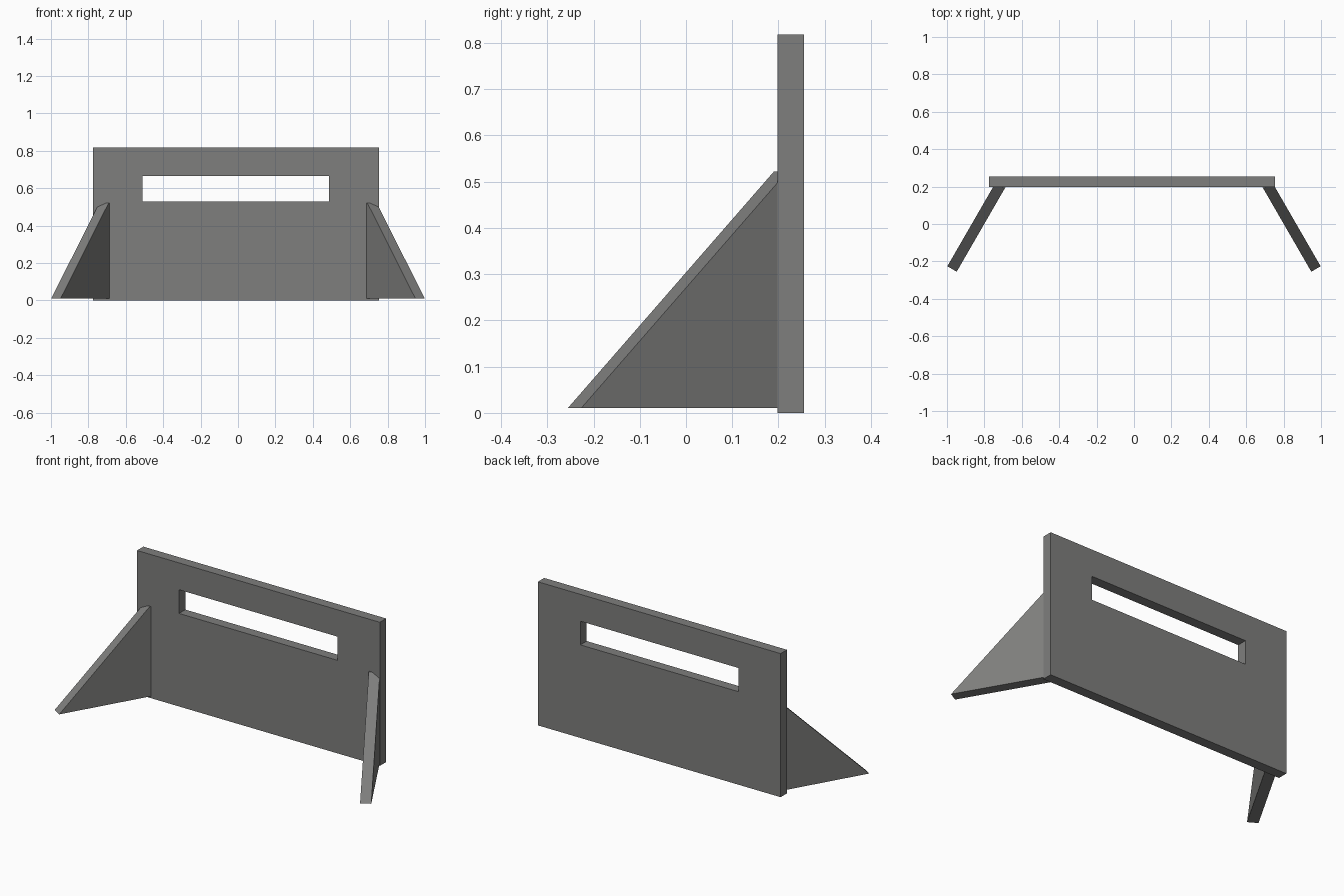
import bpy, bmesh
from mathutils import Vector

if "Cube" in bpy.data.objects:
    bpy.data.objects.remove(bpy.data.objects["Cube"])

grey = bpy.data.materials.new("concrete grey")
grey.diffuse_color = (0.21, 0.21, 0.205, 1)
grey.use_nodes = True
grey.node_tree.nodes["Principled BSDF"].inputs["Base Color"].default_value = grey.diffuse_color


def finish(name, bm):
    bmesh.ops.recalc_face_normals(bm, faces=bm.faces)
    me = bpy.data.meshes.new(name)
    bm.to_mesh(me)
    bm.free()
    me.materials.append(grey)
    ob = bpy.data.objects.new(name, me)
    bpy.context.collection.objects.link(ob)
    return ob


def prism(name, points, offset):
    """Extrude a flat outline along an offset vector."""
    bm = bmesh.new()
    face = bm.faces.new([bm.verts.new(p) for p in points])
    ext = bmesh.ops.extrude_face_region(bm, geom=[face], use_keep_orig=True)
    verts = [g for g in ext["geom"] if isinstance(g, bmesh.types.BMVert)]
    bmesh.ops.translate(bm, verts=verts, vec=offset)
    return finish(name, bm)


# Upright wall with a long viewing slot: bridge outer and inner rectangles
Y0, Y1 = 0.198, 0.255


def ring(bm, x0, x1, z0, z1, y):
    return [bm.verts.new((x, y, z)) for x, z in ((x0, z0), (x1, z0), (x1, z1), (x0, z1))]


bm = bmesh.new()
rings = [ring(bm, -0.775, 0.755, 0, 0.818, Y0), ring(bm, -0.775, 0.755, 0, 0.818, Y1),
         ring(bm, -0.51, 0.487, 0.53, 0.665, Y1), ring(bm, -0.51, 0.487, 0.53, 0.665, Y0)]
for k in range(4):
    a, b = rings[k], rings[(k + 1) % 4]
    for i in range(4):
        j = (i + 1) % 4
        bm.faces.new((a[i], a[j], b[j], b[i]))
finish("slotted_wall", bm)

# Splayed triangular braces, mirrored left and right, ends sunk into the wall
for side, s in (("left", -1), ("right", 1)):
    tip = Vector((0.948 * s, -0.255, 0.011))
    along = Vector((-0.5 * s, 0.866, 0))
    thick = Vector((0.05 * s, 0.029, 0))
    up = Vector((0, 0, 0.511))
    outline = [tip, tip + along * 0.54, tip + along * 0.54 + up, tip + along * 0.514 + up]
    prism(side + "_brace", outline, thick)
